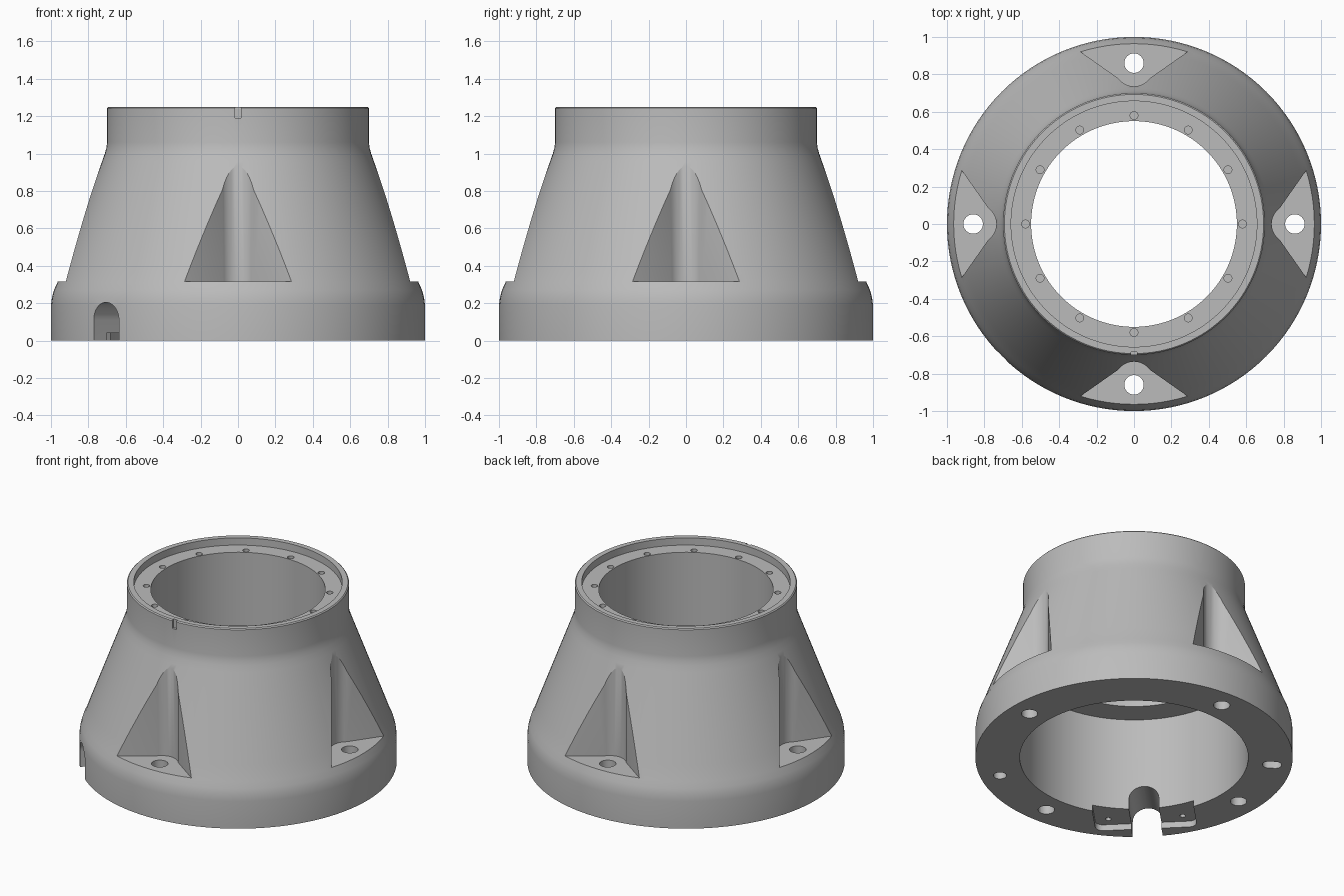
import bpy, bmesh, math
from mathutils import Matrix

SEG = 128
if "Cube" in bpy.data.objects:
    bpy.data.objects.remove(bpy.data.objects["Cube"])

metal = bpy.data.materials.new("cast_grey")
metal.use_nodes = True
grey = (0.5, 0.5, 0.5, 1)
metal.diffuse_color = grey
metal.node_tree.nodes["Principled BSDF"].inputs["Base Color"].default_value = grey


def to_object(bm, name):
    bmesh.ops.recalc_face_normals(bm, faces=bm.faces)
    mesh = bpy.data.meshes.new(name)
    bm.to_mesh(mesh)
    bm.free()
    mesh.materials.append(metal)
    ob = bpy.data.objects.new(name, mesh)
    bpy.context.collection.objects.link(ob)
    return ob


def turn(degrees):
    return Matrix.Rotation(math.radians(degrees), 4, 'Z')


def arc(cx, cy, r, start, end, n):
    angles = [math.radians(start + (end - start) * i / n) for i in range(n + 1)]
    return [(cx + r * math.cos(a), cy + r * math.sin(a)) for a in angles]


def prism(bm, outline, z0, z1, matrix):
    """Extrude a closed outline along local z and place it."""
    face = bm.faces.new([bm.verts.new((x, y, z0)) for x, y in outline])
    new = bmesh.ops.extrude_face_region(bm, geom=[face])["geom"]
    top = [g for g in new if isinstance(g, bmesh.types.BMVert)]
    bmesh.ops.translate(bm, verts=top, vec=(0, 0, z1 - z0))
    bmesh.ops.transform(bm, matrix=matrix, verts=list(face.verts) + top)


def hole(bm, cx, cy, r, z0, z1, degrees, n=32):
    prism(bm, arc(cx, cy, r, 0, 360, n)[:-1], z0, z1, turn(degrees))


def cut(body, bm, name):
    cutter = to_object(bm, name)
    cutter.hide_render = True
    mod = body.modifiers.new(name, 'BOOLEAN')
    mod.operation = 'DIFFERENCE'
    mod.solver = 'EXACT'
    mod.object = cutter
    bpy.context.view_layer.objects.active = body
    bpy.ops.object.modifier_apply(modifier=name)
    bpy.data.objects.remove(cutter)


# Flared housing: closed radius/height profile spun around z
profile = [(0.72, 0), (1, 0), (1, 0.19), (0.995, 0.23), (0.984, 0.27), (0.966, 0.31),
           (0.93, 0.41), (0.726, 0.96), (0.712, 1.0), (0.704, 1.03), (0.7, 1.06),
           (0.7, 1.243), (0.693, 1.25), (0.657, 1.25), (0.657, 1.2), (0.55, 1.2),
           (0.55, 0.69), (0.72, 0.69)]
bm = bmesh.new()
rings = []
for i in range(SEG):
    a = math.tau * i / SEG
    rings.append([bm.verts.new((r * math.cos(a), r * math.sin(a), z)) for r, z in profile])
for i in range(SEG):
    a, b = rings[i], rings[(i + 1) % SEG]
    for j in range(len(profile)):
        k = (j + 1) % len(profile)
        bm.faces.new((a[j], b[j], b[k], a[k]))
housing = to_object(bm, "flared_housing")

# Four wedge pockets with rounded inner corners
bm = bmesh.new()
tip = arc(0.839, 0, 0.103, 126, 234, 12)
pocket = [(1.085, 0.52)] + tip + [(1.085, -0.52)]
for k in range(4):
    prism(bm, pocket, 0.315, 1.15, turn(90 * k))
# Blind screw holes in the upper seat
for k in range(12):
    hole(bm, 0.58, 0, 0.021, 1.12, 1.23, 30 * k, 16)
# Blind dowel hole and dowel slot in the base
hole(bm, 0.875, 0, 0.041, -0.1, 0.12, -55)
slot = arc(0.895, 0, 0.041, -90, 90, 12) + arc(0.855, 0, 0.041, 90, 270, 12)
prism(bm, slot, -0.1, 0.12, turn(146))
# Index notch on the upper rim
prism(bm, [(0.684, -0.016), (0.75, -0.016), (0.75, 0.016), (0.684, 0.016)],
      1.19, 1.3, turn(-90))
cut(housing, bm, "pocket_cutter")

# Mounting holes through the pocket floors, and the base recess
bm = bmesh.new()
for k in range(4):
    hole(bm, 0.86, 0, 0.052, -0.1, 0.4, 90 * k)
recess = ([(0.6, -0.32)] + arc(0.85, -0.27, 0.05, -90, 0, 6)
          + arc(0.85, 0.27, 0.05, 0, 90, 6) + [(0.6, 0.32)])
prism(bm, recess, -0.1, 0.042, turn(225))
cut(housing, bm, "mounting_cutter")

# Arched cable opening and its two small screw holes
bm = bmesh.new()
arch = [(0.095, -0.1)] + arc(0, 0.11, 0.095, 0, 180, 20) + [(-0.095, -0.1)]
upright = Matrix(((0, 0, 1, 0), (1, 0, 0, 0), (0, 1, 0, 0), (0, 0, 0, 1)))
prism(bm, arch, 0.6, 1.1, turn(225) @ upright)
for side in (-1, 1):
    hole(bm, 0.83, 0.235 * side, 0.018, -0.05, 0.12, 225, 16)
cut(housing, bm, "cable_cutter")

bpy.ops.object.select_all(action='DESELECT')
housing.select_set(True)
bpy.context.view_layer.objects.active = housing
bpy.ops.object.shade_smooth_by_angle(angle=math.radians(25))
